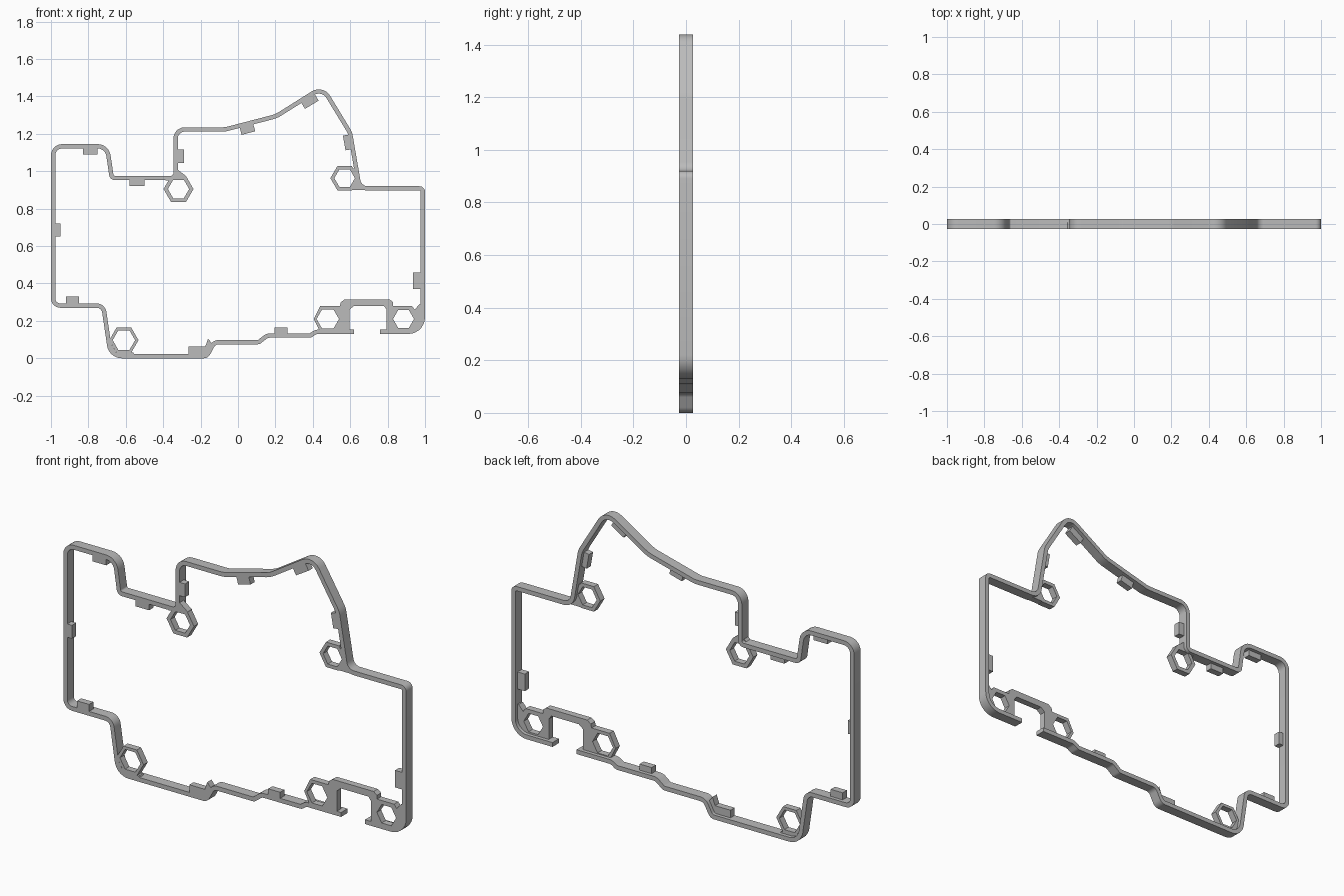
import bpy, bmesh
from math import sin, cos, tan, radians, tau
from mathutils import Vector

if "Cube" in bpy.data.objects:
    bpy.data.objects.remove(bpy.data.objects["Cube"], do_unlink=True)

FRONT, BACK, INNER_BACK = -0.027, 0.027, 0.008
WALL = 2.3  # outline coordinates are in hundredths

grey = bpy.data.materials.new("plain grey")
grey.use_nodes = True
tone = (0.5, 0.5, 0.5, 1)
grey.diffuse_color = tone
grey.node_tree.nodes["Principled BSDF"].inputs["Base Color"].default_value = tone


def slab(name, loops, back=INNER_BACK):
    """Extrude a front outline, with optional holes, along the depth."""
    bm = bmesh.new()
    edges = []
    for loop in loops:
        vs = [bm.verts.new((p[0] / 100, FRONT, p[1] / 100)) for p in loop]
        edges += [bm.edges.new((a, b)) for a, b in zip(vs, vs[1:] + vs[:1])]
    bmesh.ops.triangle_fill(bm, edges=edges, use_beauty=True)
    ext = bmesh.ops.extrude_face_region(bm, geom=bm.faces[:], use_keep_orig=True)
    moved = [g for g in ext["geom"] if isinstance(g, bmesh.types.BMVert)]
    bmesh.ops.translate(bm, verts=moved, vec=(0, back - FRONT, 0))
    bmesh.ops.recalc_face_normals(bm, faces=bm.faces[:])
    mesh = bpy.data.meshes.new(name)
    bm.to_mesh(mesh)
    bm.free()
    mesh.materials.append(grey)
    obj = bpy.data.objects.new(name, mesh)
    bpy.context.collection.objects.link(obj)
    bpy.ops.object.select_all(action='DESELECT')
    obj.select_set(True)
    bpy.context.view_layer.objects.active = obj
    bpy.ops.object.shade_smooth_by_angle(angle=radians(30))
    return obj


def rounded(corners, steps=7):
    """Open path with each corner replaced by an arc of the given radius."""
    pts = [Vector(c[:2]) for c in corners]
    out = [pts[0]]
    for i in range(1, len(pts) - 1):
        p, r = pts[i], corners[i][2]
        a, b = (pts[i - 1] - p).normalized(), (pts[i + 1] - p).normalized()
        half = a.angle(b) / 2
        centre = p + (a + b).normalized() * (r / sin(half))
        start = p + a * (r / tan(half)) - centre
        end = p + b * (r / tan(half)) - centre
        sweep = start.angle(end)
        for k in range(steps + 1):
            t = k / steps
            out.append(centre + (start * sin((1 - t) * sweep)
                                 + end * sin(t * sweep)) / sin(sweep))
    return out + [pts[-1]]


def inset(path, d):
    """Offset an open path to its right with mitred joints."""
    out = []
    for i, p in enumerate(path):
        a = (p - path[i - 1]).normalized() if i else None
        b = (path[i + 1] - p).normalized() if i < len(path) - 1 else a
        a = a or b
        na, nb = Vector((a.y, -a.x)), Vector((b.y, -b.x))
        m = (na + nb).normalized()
        out.append(p + m * (d / m.dot(na)))
    return out


def hexagon(x, z, r):
    return [(x + r * cos(tau * k / 6), z + r * sin(tau * k / 6)) for k in range(6)]


def tab(name, x, z, length, height, angle=0):
    """Small block, tilted to follow the wall."""
    c, s = cos(radians(angle)), sin(radians(angle))
    box = [(-1, -1), (1, -1), (1, 1), (-1, 1)]
    slab(name, [[(x + u * length / 2 * c - v * height / 2 * s,
                  z + u * length / 2 * s + v * height / 2 * c) for u, v in box]])


# Perimeter wall: outer corners as x, z, radius
outline = [
    (62, 13, 0), (42, 13, 3), (39, 11, 3), (16, 11, 3), (11.5, 7.5, 3),
    (-12, 7.5, 3), (-16, 0, 4), (-69, 0, 8), (-73, 27, 3), (-100, 27, 5),
    (-100, 114.5, 6), (-69, 114.5, 7), (-66.5, 97.5, 1), (-34.5, 97.5, 1),
    (-34.5, 123.5, 6), (-7, 123.5, 12), (20, 130.5, 15), (45.5, 146.5, 7),
    (61, 121, 10), (66, 92, 4), (100, 92, 3), (100, 13, 9), (76, 13, 0)]
outer = rounded(outline)
slab("perimeter_wall", [outer + inset(outer, WALL)[::-1]], BACK)

# Connector arch with two hexagonal sockets
arch = [
    (42, 13), (62, 13), (62, 15), (59.5, 15), (59.5, 26), (62, 28), (78, 28),
    (79.5, 26), (79.5, 15), (76, 15), (76, 13), (91, 13), (96, 15), (99, 21),
    (99, 29), (97, 29), (94.5, 26), (93, 28), (83, 28), (83, 30), (81, 31.5),
    (57, 31.5), (55, 30), (54.5, 28), (44, 28), (40.5, 21), (43.5, 15)]
slab("connector_arch", [arch, hexagon(48, 21, 6), hexagon(88.5, 21, 5.6)])

# Hexagonal bosses
for name, x, z, r, hole in [("upper_right_boss", -31.8, 90.5, 8, 5.7),
                            ("upper_left_boss", 57, 96.3, 7.6, 5.5),
                            ("lower_right_boss", -61, 9.7, 7.8, 6)]:
    slab(name, [hexagon(x, z, r), hexagon(x, z, hole)])

# Webs joining the bosses to the wall
slab("upper_right_web", [[(-39, 95), (-36, 97), (-32.5, 101), (-27.5, 97.2), (-28, 96)]])
slab("upper_left_web", [[(61, 101), (64, 96.5), (60.8, 90), (72, 90), (66, 93), (62.5, 102)]])
slab("lower_right_web", [[(-71, 14), (-68.8, 9.7), (-65, 3), (-56, 3), (-55, 1),
                          (-64, 1), (-68, 4)]])
slab("bottom_hook", [[(-26.5, 2), (-26.5, 6.3), (-17.5, 6.3), (-16, 10.5), (-14, 8),
                      (-13, 8), (-15, 3), (-17, 1)]])

# Locating tabs around the inside of the wall
tab("top_right_tab", -79, 111, 8, 4)
tab("step_tab", -54, 94, 8, 4)
tab("riser_tab", -31, 108, 7, 4, 90)
tab("slope_low_tab", 5, 122.6, 7.5, 4.5, 15)
tab("slope_high_tab", 38.3, 137.5, 8.5, 4.5, 31)
tab("shoulder_tab", 59, 115.5, 8, 4.5, -80)
tab("right_wall_tab", -97, 68.5, 7, 4, 90)
tab("lower_step_tab", -88.5, 31, 7, 4)
tab("bottom_tab", 23, 14.5, 7, 4)
tab("left_wall_tab", 96, 41.5, 9, 5, 90)
